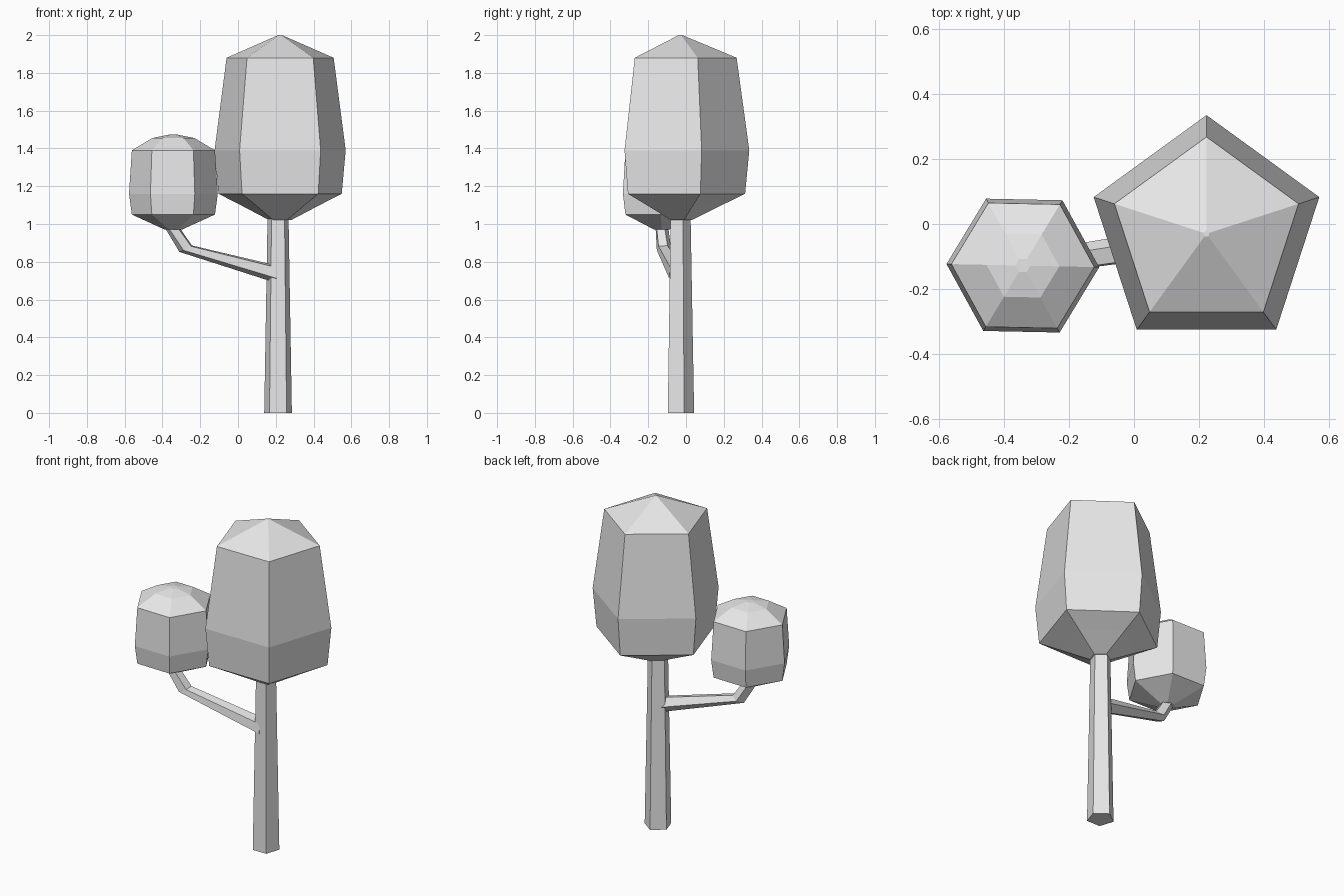
import bpy, bmesh, math
from mathutils import Vector

if "Cube" in bpy.data.objects:
    bpy.data.objects.remove(bpy.data.objects["Cube"])

grey = bpy.data.materials.new("light grey")
grey.diffuse_color = (0.8, 0.8, 0.8, 1)
grey.use_nodes = True
grey.node_tree.nodes["Principled BSDF"].inputs["Base Color"].default_value = grey.diffuse_color


def loft(name, rings, cap_start=True):
    """Skin a list of equally sized point rings into a flat-shaded closed solid."""
    bm = bmesh.new()
    loops = [[bm.verts.new(p) for p in ring] for ring in rings]
    n = len(loops[0])
    for a, b in zip(loops, loops[1:]):
        for i in range(n):
            j = (i + 1) % n
            bm.faces.new((a[i], a[j], b[j], b[i]))
    if cap_start:
        bm.faces.new(loops[0])
    bm.faces.new(loops[-1])
    bmesh.ops.recalc_face_normals(bm, faces=bm.faces)
    mesh = bpy.data.meshes.new(name)
    bm.to_mesh(mesh)
    bm.free()
    mesh.materials.append(grey)
    obj = bpy.data.objects.new(name, mesh)
    bpy.context.collection.objects.link(obj)
    return obj


def ring(center, radius, n, u, v, turn=0.0):
    """Regular n-gon around center, first corner along u."""
    c = Vector(center)
    angles = [math.radians(turn) + math.tau * i / n for i in range(n)]
    return [c + radius * (u * math.cos(a) + v * math.sin(a)) for a in angles]


X, Y, Z = Vector((1, 0, 0)), Vector((0, 1, 0)), Vector((0, 0, 1))


def upright(name, x, y, profile, n, u, v, turn=0.0):
    """Lathe-like solid from (z, radius) pairs."""
    return loft(name, [ring((x, y, z), r, n, u, v, turn) for z, r in profile])


# Trunk: tapered pentagon
upright("trunk", 0.212, -0.034, [(0, 0.077), (1.06, 0.058)], 5, Y, X)

# Large crown: pentagon with a corner to the back
upright("large_crown", 0.223, -0.03,
        [(1.02, 0.06), (1.10, 0.22), (1.16, 0.343), (1.39, 0.365),
         (1.88, 0.298), (2.0, 0.01)], 5, Y, X)

# Small crown: hexagon, very slightly turned
upright("small_crown", -0.342, -0.128,
        [(0.97, 0.045), (1.05, 0.22), (1.16, 0.235), (1.39, 0.22),
         (1.455, 0.112), (1.473, 0.023)], 6, X, Y, -1.2)

# Branch: pentagon section bending up into the small crown
path = [  # centre, direction, radius
    ((0.20, -0.047, 0.737), (-1, -0.1, 0), 0.049),
    ((-0.275, -0.118, 0.87), (-0.45, -0.05, 0.9), 0.040),
    ((-0.350, -0.130, 0.985), (-0.3, 0, 1), 0.036),
]
sections = []
for centre, direction, radius in path:
    d = Vector(direction).normalized()
    side = d.cross(Z).normalized()
    sections.append(ring(centre, radius, 5, side.cross(d), -side, 48))
loft("branch", sections)
